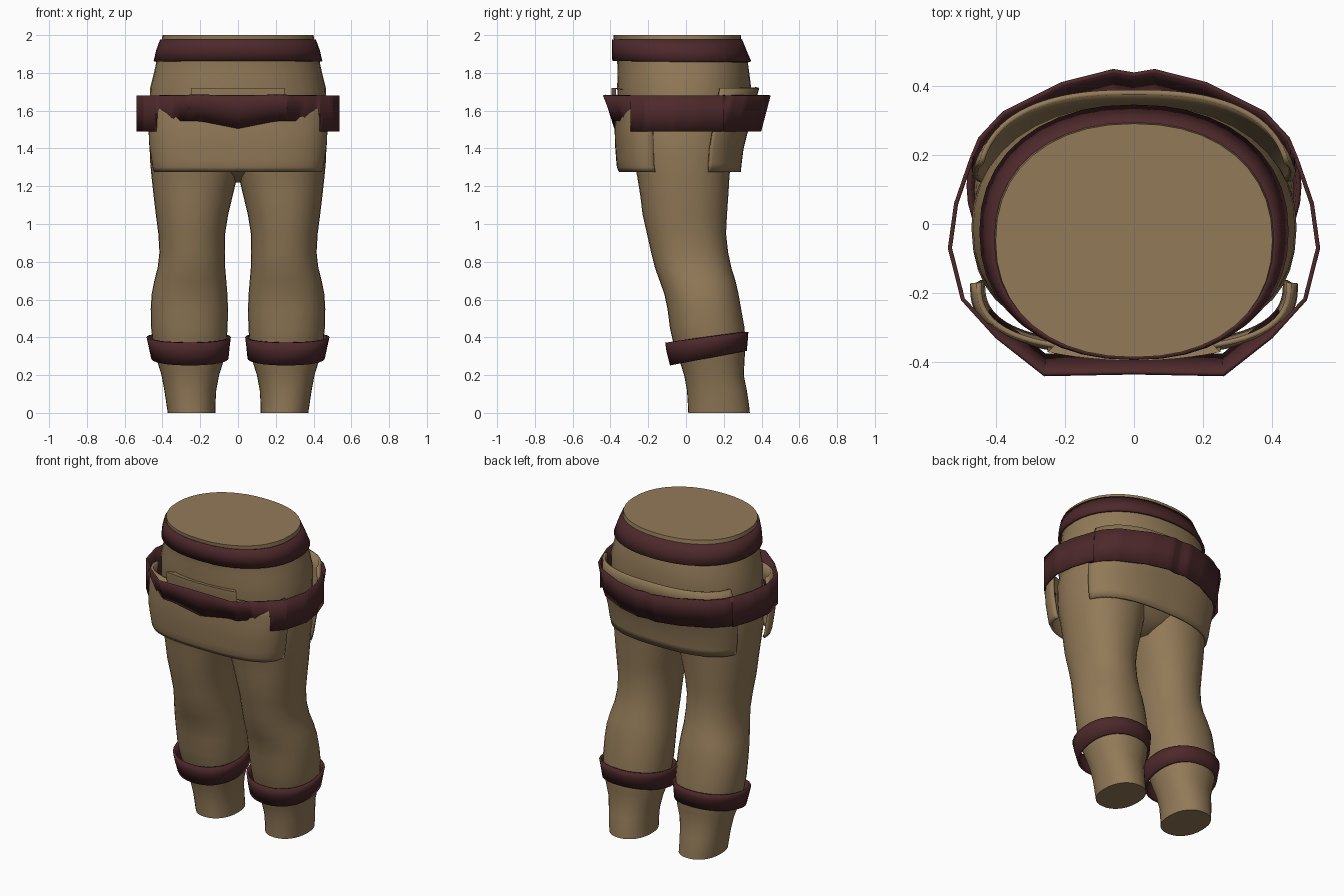
import bpy, bmesh, math

if "Cube" in bpy.data.objects:
    bpy.data.objects.remove(bpy.data.objects["Cube"])


def material(name, rgb):
    m = bpy.data.materials.new(name)
    m.diffuse_color = (*rgb, 1)
    m.use_nodes = True
    m.node_tree.nodes["Principled BSDF"].inputs["Base Color"].default_value = m.diffuse_color
    return m


CLOTH = material("tan cloth", (0.29, 0.195, 0.098))
LEATHER = material("dark red leather", (0.075, 0.022, 0.024))


def finish(bm, name, mat, angle=40, thickness=0.0, mirror=False):
    bmesh.ops.recalc_face_normals(bm, faces=bm.faces)
    mesh = bpy.data.meshes.new(name)
    bm.to_mesh(mesh)
    bm.free()
    ob = bpy.data.objects.new(name, mesh)
    bpy.context.collection.objects.link(ob)
    mesh.materials.append(mat)
    bpy.ops.object.select_all(action='DESELECT')
    ob.select_set(True)
    bpy.context.view_layer.objects.active = ob
    bpy.ops.object.shade_smooth_by_angle(angle=math.radians(angle))
    if thickness:
        s = ob.modifiers.new("thickness", 'SOLIDIFY')
        s.thickness, s.offset = thickness, -1
    if mirror:
        ob.modifiers.new("mirror", 'MIRROR')
    return ob


def oval(z, x0, x1, y0, y1, n=32, power=2.2, tilt=0.0, span=(0, 360)):
    """Rounded section inside a box; tilt raises the back."""
    pts, closed = [], span[1] - span[0] == 360
    cx, cy, rx, ry = (x0 + x1) / 2, (y0 + y1) / 2, (x1 - x0) / 2, (y1 - y0) / 2
    for i in range(n):
        a = math.radians(span[0] + (span[1] - span[0]) * i / (n if closed else n - 1))
        c, s = math.cos(a), math.sin(a)
        x = math.copysign(abs(c) ** (2 / power), c) * rx
        y = math.copysign(abs(s) ** (2 / power), s) * ry
        pts.append((cx + x, cy + y, z + tilt * y))
    return pts


def loft(rings, closed=True, caps=False):
    bm = bmesh.new()
    loops = [[bm.verts.new(p) for p in r] for r in rings]
    n = len(loops[0])
    for a, b in zip(loops, loops[1:]):
        for i in range(n if closed else n - 1):
            j = (i + 1) % n
            bm.faces.new((a[i], a[j], b[j], b[i]))
    if caps:
        bm.faces.new(loops[0])
        bm.faces.new(loops[-1])
    return bm


# Hips and waist
torso = [(1.22, .06, -.06, .10), (1.28, .24, -.18, .18), (1.36, .42, -.25, .24),
         (1.50, .465, -.33, .30), (1.62, .47, -.355, .335), (1.72, .465, -.365, .345),
         (1.80, .445, -.362, .335), (1.87, .43, -.365, .325), (1.96, .405, -.38, .295),
         (2.0, .40, -.385, .29)]
finish(loft([oval(z, -x, x, a, b, 40) for z, x, a, b in torso], caps=True), "hips", CLOTH)

# Legs
leg = [(0, .12, .372, .012, .338), (.04, .12, .378, .01, .334), (.12, .115, .39, .005, .322),
       (.20, .10, .405, -.01, .306), (.28, .075, .43, -.035, .31), (.36, .062, .45, -.065, .315),
       (.45, .055, .46, -.085, .31), (.55, .053, .462, -.098, .292), (.63, .056, .457, -.115, .278),
       (.70, .062, .443, -.14, .262), (.77, .068, .425, -.165, .24), (.85, .07, .416, -.185, .223),
       (.95, .068, .422, -.207, .212), (1.05, .052, .435, -.23, .217), (1.15, .028, .447, -.242, .224),
       (1.25, .004, .458, -.258, .23), (1.35, -.02, .467, -.28, .24), (1.5, -.02, .468, -.29, .25),
       (1.6, -.02, .45, -.27, .24)]
finish(loft([oval(*r) for r in leg], caps=True), "leg", CLOTH, mirror=True)

# Front and back flaps hanging over the thighs
front = [(1.275, .445, -.355), (1.30, .452, -.366), (1.34, .458, -.37), (1.42, .47, -.376),
         (1.50, .474, -.378), (1.58, .472, -.372), (1.66, .455, -.37)]
finish(loft([oval(z, -x, x, y, .03, 40, 2.7, 0, (180, 360)) for z, x, y in front], False),
       "front_flap", CLOTH, thickness=.015)
back = [(1.275, .445, .29), (1.32, .455, .295), (1.40, .465, .305), (1.46, .472, .32),
        (1.55, .475, .345), (1.64, .47, .365), (1.72, .455, .388)]
finish(loft([oval(z, -x, x, -.19, y, 40, 2.5, 0, (12, 168)) for z, x, y in back], False),
       "back_flap", CLOTH, thickness=.015)

# Small upper lip of the front flap, tapering to its ends
lip_x = [-.25 + .5 * i / 12 for i in range(13)]
lip_y = [-.395 + .4 * x * x for x in lip_x]
finish(loft([[(x, y + .015, 1.60) for x, y in zip(lip_x, lip_y)],
             [(x, y, 1.69) for x, y in zip(lip_x, lip_y)],
             [(x, y, 1.72) for x, y in zip(lip_x, lip_y)],
             [(x * .8, y + .05, 1.71) for x, y in zip(lip_x, lip_y)]], False),
       "front_flap_lip", CLOTH)

# Waistband
band = [(1.862, .447, -.39, .345), (1.92, .433, -.393, .32), (1.978, .412, -.393, .297)]
finish(loft([oval(z, -x, x, a, b, 40) for z, x, a, b in band]), "waistband", LEATHER, thickness=.015)

# Loose hip belt: angular plan, hanging inward at front and back
half = [(0, -.435), (.26, -.44), (.40, -.33), (.50, -.22), (.538, -.07), (.52, .06),
        (.475, .19), (.45, .25), (.38, .325), (.21, .41), (.06, .448), (0, .438)]
fine = []
for (xa, ya), (xb, yb) in zip(half, half[1:]):
    fine += [(xa + (xb - xa) * k / 6, ya + (yb - ya) * k / 6) for k in range(6)]
fine.append(half[-1])
plan = fine + [(-x, y) for x, y in fine[-2:0:-1]]


def belt_ring(t):
    pts = []
    for x, y in plan:
        low = 1.49
        if y < -.3 and abs(x) < .34:
            low = 1.545 if abs(x) > .2 else 1.505 + .2 * abs(x)
        drop = 1 - t
        inward = .055 * drop if y < -.3 else (-.05 * drop if y > .2 else 0)
        pts.append((x, y + inward, low + (1.68 - low) * t))
    return pts


finish(loft([belt_ring(t) for t in (0, .5, 1)]), "hip_belt", LEATHER, 25, .012)

# Calf bands, tilted up toward the back
calf = [(.29, .05, .46, -.085, .322), (.36, .043, .475, -.103, .328), (.40, .038, .484, -.11, .33)]
finish(loft([oval(*r, tilt=t) for r, t in zip(calf, (.19, .17, .13))]), "calf_band", LEATHER,
       thickness=.015, mirror=True)
